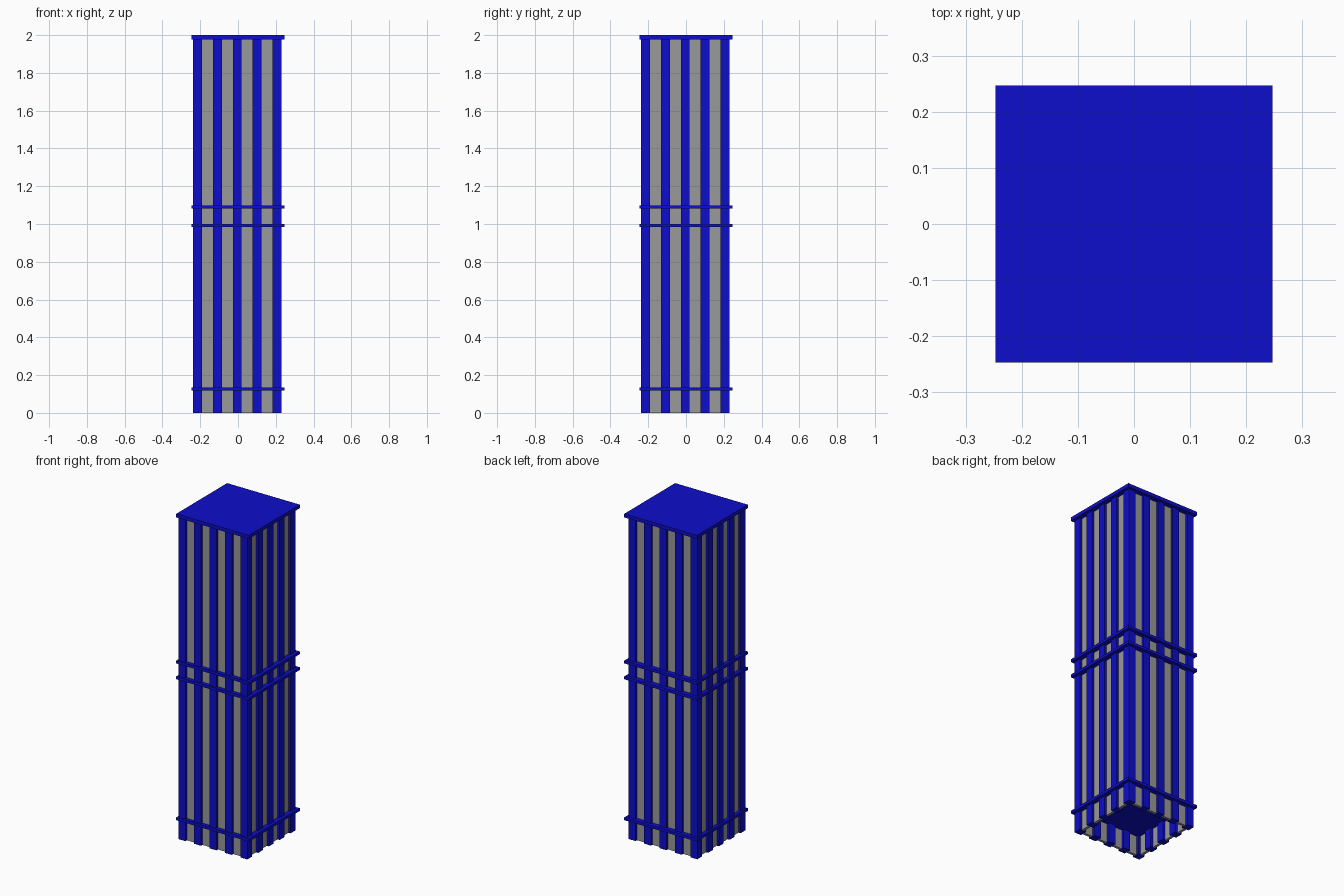
import bpy, bmesh
from mathutils import Matrix, Vector

if "Cube" in bpy.data.objects:
    bpy.data.objects.remove(bpy.data.objects["Cube"])


def material(name, rgb):
    m = bpy.data.materials.new(name)
    m.diffuse_color = (*rgb, 1)
    m.use_nodes = True
    m.node_tree.nodes["Principled BSDF"].inputs["Base Color"].default_value = m.diffuse_color
    return m


BLUE = material("deep blue", (0.004, 0.004, 0.60))
GREY = material("panel grey", (0.32, 0.32, 0.32))


def boxes(name, mat, bounds):
    """One object made of axis-aligned boxes given as (low corner, high corner)."""
    bm = bmesh.new()
    for lo, hi in bounds:
        lo, hi = Vector(lo), Vector(hi)
        bmesh.ops.create_cube(bm, size=1, matrix=Matrix.Translation((lo + hi) / 2)
                              @ Matrix.Diagonal((*(hi - lo), 1)))
    me = bpy.data.meshes.new(name)
    bm.to_mesh(me)
    bm.free()
    me.materials.append(mat)
    ob = bpy.data.objects.new(name, me)
    bpy.context.collection.objects.link(ob)


OFF = -0.004            # the shaft sits slightly off the slab centre
HALF = 0.023            # half column width
STEP = 0.105
RECESS, THICK = 0.014, 0.016
TOP = 1.98
centres = [OFF + STEP * (i - 2) for i in range(5)]
ends = (centres[0], centres[-1])

# Square columns around the perimeter
boxes("columns", BLUE, [((x - HALF, y - HALF, 0), (x + HALF, y + HALF, TOP))
                        for x in centres for y in centres if x in ends or y in ends])

# Recessed wall panels filling the gaps between columns
panels = []
for a, b in zip(centres, centres[1:]):
    for e, s in zip(ends, (-1, 1)):
        outer = e + s * (HALF - RECESS)
        lo, hi = sorted((outer, outer - s * THICK))
        panels.append(((a + HALF, lo, 0), (b - HALF, hi, TOP)))
        panels.append(((lo, a + HALF, 0), (hi, b - HALF, TOP)))
boxes("wall_panels", GREY, panels)

# Projecting floor slabs and the roof
for name, z0, z1 in (("lower_slab", 0.118, 0.135), ("middle_slab", 0.984, 1.001),
                     ("upper_slab", 1.081, 1.098), ("roof_slab", 1.978, 2.0)):
    boxes(name, BLUE, [((-0.247, -0.247, z0), (0.247, 0.247, z1))])
